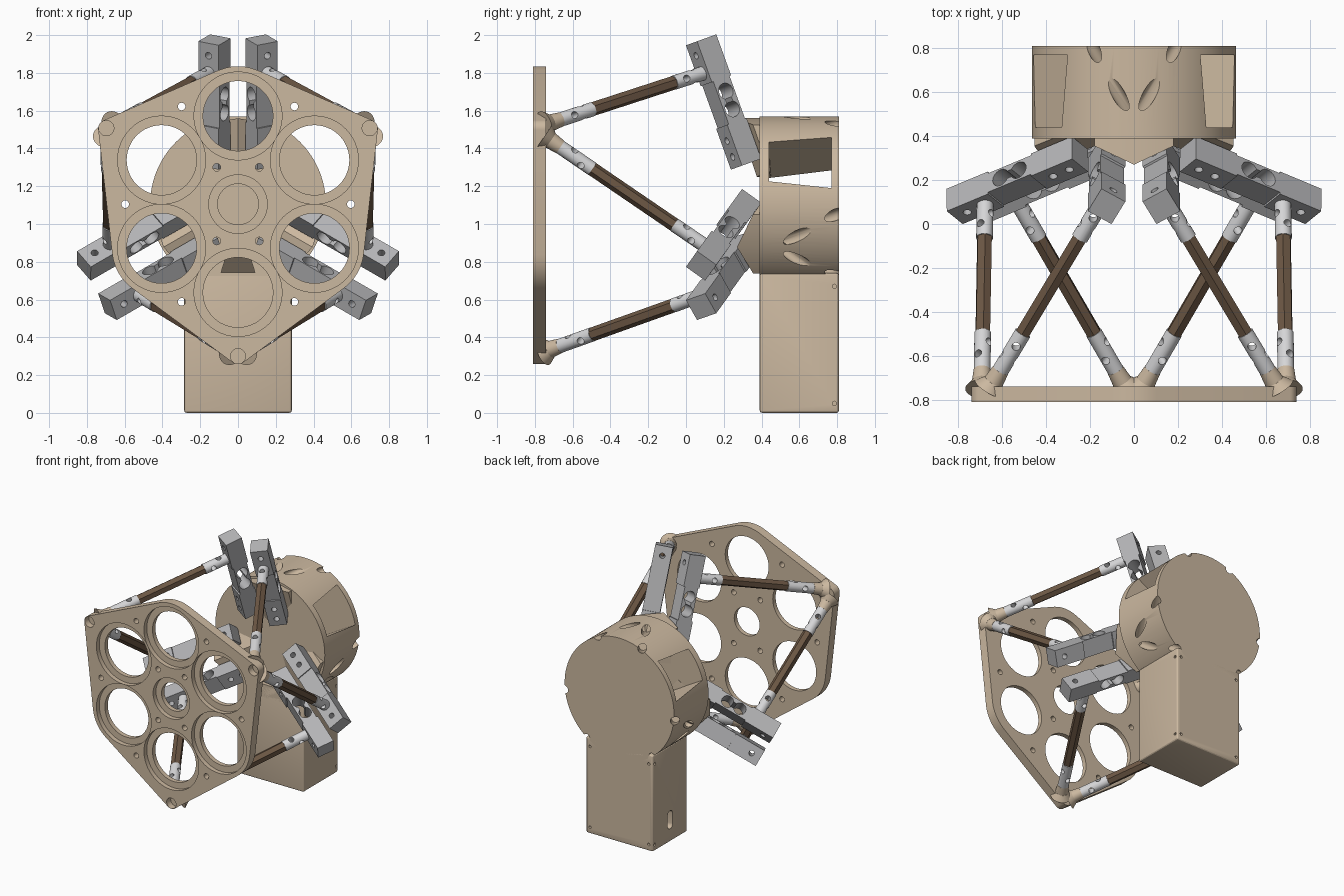
import bpy, bmesh
from math import sin, cos, pi, radians
from mathutils import Vector, Matrix

if "Cube" in bpy.data.objects:
    bpy.data.objects.remove(bpy.data.objects["Cube"])

AXIS_Z = 1.105          # height of the main axis, which runs along y


def material(name, rgb):
    m = bpy.data.materials.new(name)
    m.use_nodes = True
    m.diffuse_color = (*rgb, 1)
    m.node_tree.nodes["Principled BSDF"].inputs["Base Color"].default_value = (*rgb, 1)
    return m


TAN = material("tan", (0.60, 0.48, 0.35))
GREY = material("block grey", (0.46, 0.46, 0.47))
SILVER = material("light silver", (0.67, 0.67, 0.68))
BROWN = material("dark brown", (0.15, 0.095, 0.058))


def finish(name, bm, mat):
    bmesh.ops.recalc_face_normals(bm, faces=bm.faces)
    me = bpy.data.meshes.new(name)
    bm.to_mesh(me)
    bm.free()
    me.materials.append(mat)
    ob = bpy.data.objects.new(name, me)
    bpy.context.collection.objects.link(ob)
    return ob


def rod(name, p, q, r, mat=TAN, r2=None, sides=32):
    """Cylinder or cone from p to q."""
    p, q = Vector(p), Vector(q)
    d = q - p
    bm = bmesh.new()
    m = Matrix.Translation((p + q) / 2) @ d.to_track_quat('Z', 'Y').to_matrix().to_4x4()
    bmesh.ops.create_cone(bm, cap_ends=True, segments=sides, radius1=r,
                          radius2=r if r2 is None else r2, depth=d.length, matrix=m)
    return finish(name, bm, mat)


def hull(name, pts, mat=TAN):
    """Convex solid around the points."""
    bm = bmesh.new()
    for p in pts:
        bm.verts.new(p)
    res = bmesh.ops.convex_hull(bm, input=bm.verts[:])
    loose = [v for v in bm.verts if not v.link_faces]
    bmesh.ops.delete(bm, geom=loose, context='VERTS')
    bmesh.ops.dissolve_limit(bm, angle_limit=radians(0.5), verts=bm.verts[:], edges=bm.edges[:])
    return finish(name, bm, mat)


def modify(ob, kind, **settings):
    mod = ob.modifiers.new(kind, kind)
    for k, v in settings.items():
        setattr(mod, k, v)
    bpy.ops.object.select_all(action='DESELECT')
    bpy.context.view_layer.objects.active = ob
    ob.select_set(True)
    bpy.ops.object.modifier_apply(modifier=mod.name)


def cut(ob, *cutters):
    for c in cutters:
        c.hide_render = True
        modify(ob, 'BOOLEAN', operation='DIFFERENCE', solver='EXACT', object=c)
        bpy.data.objects.remove(c)


def copy(ob, m, name):
    new = ob.copy()
    new.data = ob.data.copy()
    new.name = name
    new.data.transform(m)
    if m.determinant() < 0:
        new.data.flip_normals()
    bpy.context.collection.objects.link(new)
    return new


def turn(deg):
    t = Matrix.Translation((0, 0, AXIS_Z))
    return t @ Matrix.Rotation(radians(deg), 4, 'Y') @ t.inverted()


def polar(r, deg, y):
    return Vector((r * cos(radians(deg)), y, AXIS_Z + r * sin(radians(deg))))


def bore(r, dist, deg, y0, y1):
    return rod("bore", polar(dist, deg, y0), polar(dist, deg, y1), r, sides=48)


MIRROR = Matrix.Scale(-1, 4, (1, 0, 0))
ARMS = (0, 120, 240)

# front plate: rounded outline, stepped openings and bolt holes
FRONT, BACK = -0.81, -0.74
outline = []
for i in range(6):
    dist, r = ((0.797, 0.05), (0.465, 0.265))[i % 2]
    for y in (FRONT, BACK):
        c = polar(dist, 30 + 60 * i, y)
        outline += [c + Vector((r * cos(a * pi / 24), 0, r * sin(a * pi / 24))) for a in range(48)]
plate = hull("front_plate", outline)
cut(plate, bore(0.155, 0, 0, -1, -0.775), bore(0.108, 0, 0, -1, -0.6))
for i in range(6):
    a = 30 + 60 * i
    cut(plate, bore(0.233, 0.467, a, -1, -0.775), bore(0.185, 0.467, a, -1, -0.6),
        bore(0.02, 0.597, a + 30, -1, -0.6))
    if i % 2 == 0:
        cut(plate, bore(0.04, 0.805, a, -1, -0.76))
for a in (60, 120, 240, 300):
    cut(plate, bore(0.02, 0.225, a, -1, -0.6))

# direction of the beams: along, towards the strut, and sideways
along = Vector((0, 0.34, -0.94)).normalized()
ahead = Vector((0, -along.z, along.y)) * -1
X = Vector((1, 0, 0))
n1 = X * sin(pi / 6) + ahead * cos(pi / 6)
n2 = X * cos(pi / 6) - ahead * sin(pi / 6)
top = Vector((0.125, 0.08, 1.975))

# drum with deep radial side windows and slanting bolt holes
drum = rod("drum", (0, 0.39, AXIS_Z), (0, 0.81, AXIS_Z), 0.465, sides=128)
window = hull("window", [(x, y, AXIS_Z + z) for z in (0, 0.6)
                         for y, w in ((0.44, 0.12), (0.77, 0.155)) for x in (-w, w)])
w_left, w_right = copy(window, turn(60), "window_a"), copy(window, turn(-60), "window_b")
bpy.data.objects.remove(window)
cut(drum, w_left, w_right)
for px, py, pz in ((-0.065, 0.58, 1.56), (-0.18, 0.79, 1.53)):
    p = Vector((px, py, pz))
    hole = rod("hole", p - n1 * 0.2, p + n1 * 0.13, 0.03)
    for a in ARMS:
        cut(drum, copy(hole, turn(a), "hole_a"), copy(hole, turn(a) @ MIRROR, "hole_b"))
    bpy.data.objects.remove(hole)
# sloping notch low on the drum front
cut(drum, hull("notch", [(s * x, y, z) for s in (-1, 1) for x, y, z in
                         ((0.05, 0.37, 0.87), (0.09, 0.37, 0.742), (0.09, 0.5, 0.742))]))

# column below the drum
column = hull("column", [(x, y, z) for x in (-0.285, 0.285) for y in (0.39, 0.81) for z in (0, 0.74)])
modify(column, 'BEVEL', width=0.014, segments=3, limit_method='ANGLE')
slot = [Vector((-0.285, 0.6, 0.17 + s * 0.04)) for s in (-1, 1)]
cut(column, hull("slot", [p + Vector((dx, 0.03 * cos(a * pi / 12), 0.03 * sin(a * pi / 12)))
                          for p in slot for dx in (-0.05, 0.05) for a in range(24)]))
for x in (-0.25, 0.25):
    for z in (0.05, 0.67):
        cut(column, rod("screw", (x, 0.78, z), (x, 0.9, z), 0.01, sides=16))
        cut(column, rod("nut", (x * 1.08, 0.785, z), (x * 1.3, 0.785, z), 0.012, sides=6))

# beam: square bar, slimmer waist, twin hole through the middle
H = 0.0625


def on_beam(s, a=0, b=0):
    return top + along * s + n1 * a + n2 * b


beam = hull("beam", [on_beam(s, a, b) for s in (0, 0.7) for a in (-H, H) for b in (-H, H)], GREY)
for side in (-1, 1):
    cut(beam, hull("waist", [on_beam(s, side * a, b) for s in (0.23, 0.47)
                             for a in (H - 0.01, H + 0.05) for b in (-0.1, 0.1)]))
for s in (0.3, 0.4):
    cut(beam, rod("bore", on_beam(s, 0, -0.2), on_beam(s, 0, 0.2), 0.043))
cut(beam, hull("link", [on_beam(s, a, b) for s in (0.3, 0.4) for a in (-0.02, 0.02) for b in (-0.2, 0.2)]))
for s in (0.07, 0.55, 0.64):
    cut(beam, rod("screw", on_beam(s, -0.2), on_beam(s, 0.2), 0.019, sides=24))

# strut: hexagonal bar between two drilled sleeves, with a flared foot on the plate
start, end = on_beam(0.17, 0.05), Vector((0.658, BACK - 0.01, 1.525))
line = (end - start).normalized()
across = line.cross(X).normalized()
over = line.cross(across)


def at(t):
    return start.lerp(end, t)


bar = rod("strut_bar", at(0.17), at(0.71), 0.037, BROWN, sides=6)
sleeve_a = rod("beam_sleeve", at(0), at(0.19), 0.038, SILVER)
sleeve_b = rod("plate_sleeve", at(0.70), at(0.93), 0.038, SILVER)
for ob, t, d in ((sleeve_a, 0.07, across), (sleeve_a, 0.13, over),
                 (sleeve_b, 0.76, across), (sleeve_b, 0.83, over)):
    cut(ob, rod("pin_hole", at(t) - d * 0.1, at(t) + d * 0.1, 0.019, sides=24))
foot = rod("strut_foot", at(0.9), at(0.965), 0.039, r2=0.046)
flare = rod("foot_flare", at(0.96), at(1.0), 0.046, r2=0.075)

# repeat each beam and strut as mirrored pairs on three sides
for ob in (beam, bar, sleeve_a, sleeve_b, foot, flare):
    base = ob.name
    for k, a in enumerate(ARMS):
        copy(ob, turn(a), f"{base}_{k + 1}_a")
        copy(ob, turn(a) @ MIRROR, f"{base}_{k + 1}_b")
    bpy.data.objects.remove(ob)

# ridged mounts between the drum and each pair of beams
mount = hull("mount", [(0, 0.27, 1.56), (0, 0.45, 1.56), (0, 0.375, 1.25), (0, 0.45, 1.25)] +
             [(s * x, y, z) for s in (-1, 1) for x, y, z in
              ((0.18, 0.355, 1.525), (0.18, 0.45, 1.525), (0.18, 0.44, 1.28))])
for k, a in enumerate(ARMS):
    copy(mount, turn(a), f"mount_{k + 1}")
bpy.data.objects.remove(mount)

# smooth the round parts, keeping edges sharp
bpy.ops.object.select_all(action='DESELECT')
for ob in bpy.context.collection.objects:
    if ob.type == 'MESH' and ob.data.materials and ob.data.materials[0] in (TAN, GREY, SILVER):
        ob.select_set(True)
        bpy.context.view_layer.objects.active = ob
bpy.ops.object.shade_smooth_by_angle(angle=radians(25))
